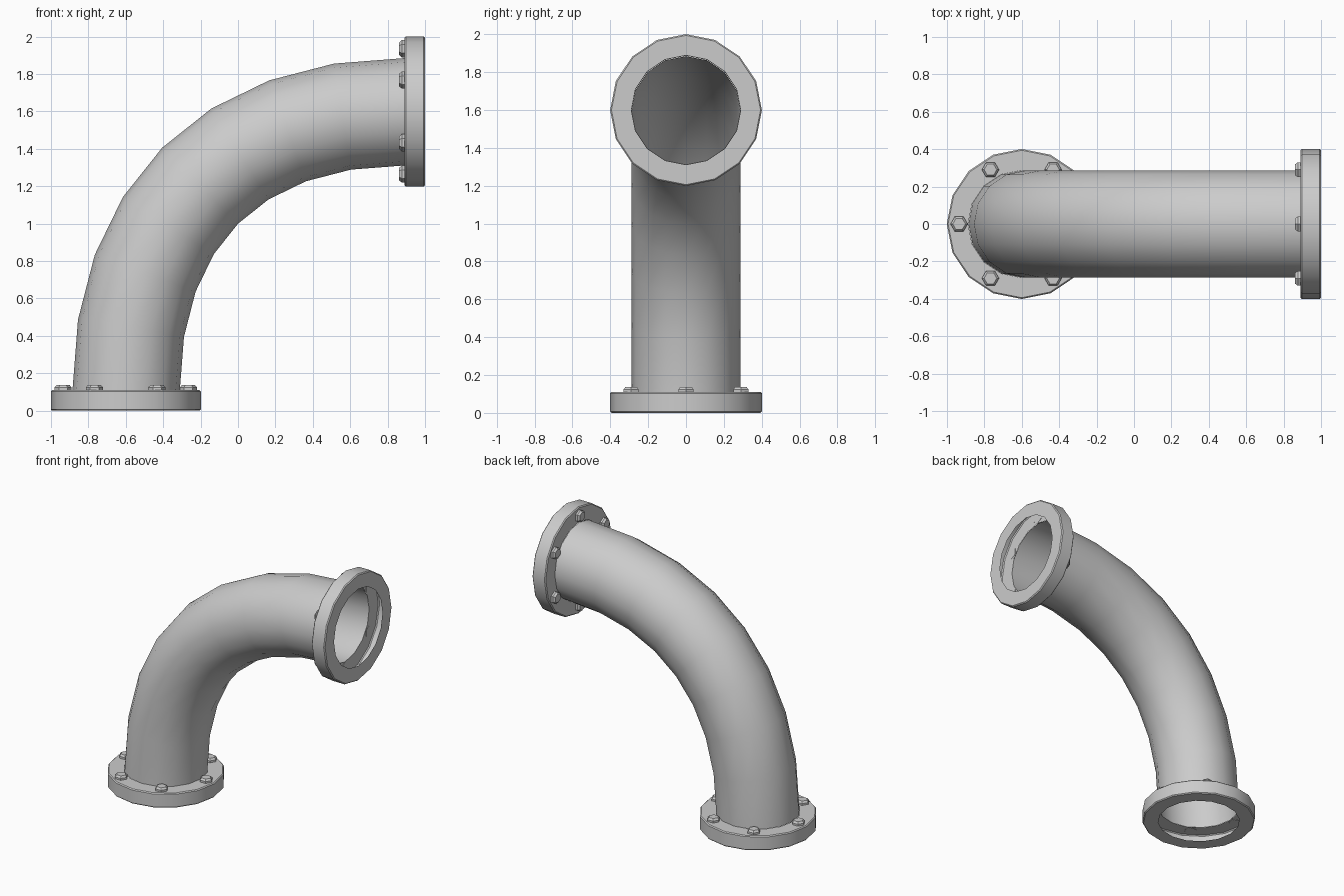
import bpy, bmesh
from math import sin, cos, pi, radians
from mathutils import Matrix, Vector

if "Cube" in bpy.data.objects:
    bpy.data.objects.remove(bpy.data.objects["Cube"])

SIDES = 16
TUBE_R = 0.287
THICK = 0.11


def loft(bm, rings):
    """Bridge consecutive closed rings of points with quads."""
    loops = [[bm.verts.new(p) for p in ring] for ring in rings]
    for a, b in zip(loops, loops[1:]):
        n = len(a)
        for i in range(n):
            j = (i + 1) % n
            bm.faces.new((a[i], a[j], b[j], b[i]))
    return loops


def circle(r, z, n=SIDES, cx=0.0, cy=0.0):
    return [Vector((cx + r * cos(2 * pi * i / n), cy + r * sin(2 * pi * i / n), z))
            for i in range(n)]


def finish(name, bm, matrix=Matrix()):
    bmesh.ops.recalc_face_normals(bm, faces=bm.faces)
    mesh = bpy.data.meshes.new(name)
    bm.to_mesh(mesh)
    bm.free()
    ob = bpy.data.objects.new(name, mesh)
    bpy.context.collection.objects.link(ob)
    ob.matrix_world = matrix
    bpy.ops.object.select_all(action='DESELECT')
    ob.select_set(True)
    bpy.context.view_layer.objects.active = ob
    bpy.ops.object.shade_smooth_by_angle(angle=radians(35))
    return ob


# Curved pipe: open tube swept along a Bezier quarter bend
P = [Vector(p) for p in ((-0.598, 0, THICK), (-0.598, 0, 1.04),
                         (-0.04, 0, 1.598), (1 - THICK, 0, 1.598))]
rings = []
for k in range(9):
    t = k / 8
    s = 1 - t
    c = P[0] * s**3 + P[1] * 3 * s * s * t + P[2] * 3 * s * t * t + P[3] * t**3
    d = ((P[1] - P[0]) * s * s + (P[2] - P[1]) * 2 * s * t + (P[3] - P[2]) * t * t).normalized()
    side = Vector((d.z, 0, -d.x))
    rings.append([c + side * v.x + Vector((0, v.y, 0)) for v in circle(TUBE_R, 0)])
bm = bmesh.new()
loft(bm, rings)
finish("bent_pipe", bm)

# Flange profile (radius, height): hollow rim, open in the middle
FLANGE = [(TUBE_R, THICK), (0.394, THICK), (0.401, THICK - 0.007),
          (0.401, 0.007), (0.394, 0), (0.289, 0)]
# Hex bolt profile, chamfered at the top
BOLT = [(0.046, THICK - 0.002), (0.046, 0.124), (0.034, 0.138)]

ENDS = {
    "bottom": Matrix.Translation((-0.6, 0, 0)),
    "top": Matrix.Translation((1, 0, 1.6)) @ Matrix.Rotation(-pi / 2, 4, 'Y'),
}
for label, mat in ENDS.items():
    bm = bmesh.new()
    loft(bm, [circle(r, z) for r, z in FLANGE])
    finish(label + "_flange", bm, mat)

    # Six bolts around the flange
    bm = bmesh.new()
    for i in range(6):
        a = i * pi / 3
        loops = loft(bm, [circle(r, z, 6, 0.335 * cos(a), 0.335 * sin(a)) for r, z in BOLT])
        bm.faces.new(loops[0])
        bm.faces.new(loops[-1])
    finish(label + "_bolts", bm, mat)
